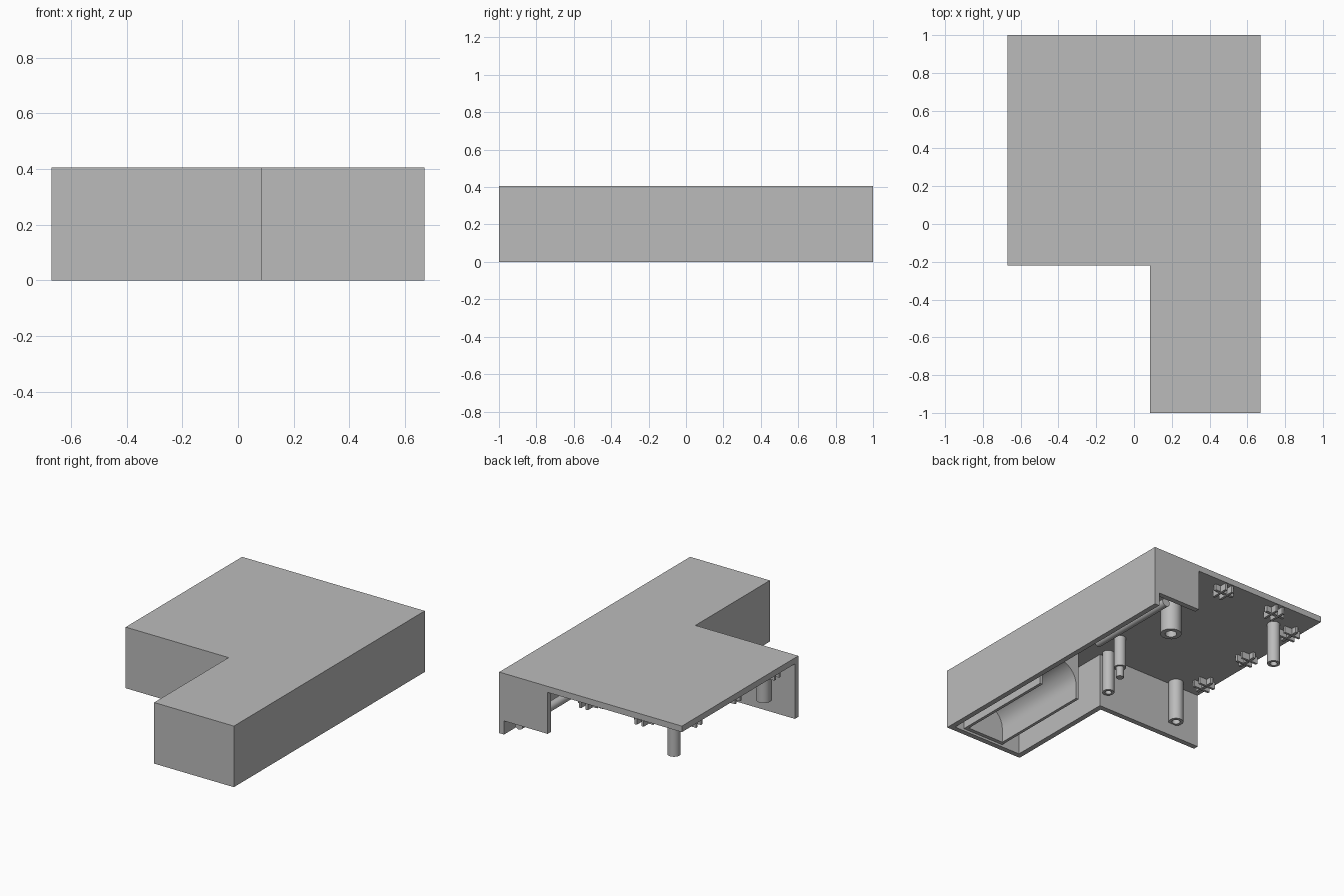
import bpy, bmesh, math
from mathutils import Matrix, Vector

cube = bpy.data.objects.get("Cube")
if cube:
    bpy.data.objects.remove(cube, do_unlink=True)

grey = bpy.data.materials.new("light_grey_plastic")
grey.use_nodes = True
COLOUR = (0.5, 0.5, 0.5, 1)
grey.diffuse_color = COLOUR
grey.node_tree.nodes["Principled BSDF"].inputs["Base Color"].default_value = COLOUR

TOP, UNDER, WALL = 0.405, 0.365, 0.035
XR, XL, XIN, YIN = 0.67, -0.67, 0.085, -0.22


def finish(name, bm, smooth=False):
    bmesh.ops.recalc_face_normals(bm, faces=bm.faces)
    mesh = bpy.data.meshes.new(name)
    bm.to_mesh(mesh)
    bm.free()
    mesh.materials.append(grey)
    obj = bpy.data.objects.new(name, mesh)
    bpy.context.collection.objects.link(obj)
    if smooth:
        bpy.ops.object.select_all(action='DESELECT')
        obj.select_set(True)
        bpy.context.view_layer.objects.active = obj
        bpy.ops.object.shade_smooth_by_angle(angle=math.radians(35))
    return obj


def add_box(bm, lo, hi):
    lo, hi = Vector(lo), Vector(hi)
    matrix = Matrix.Translation((lo + hi) / 2) @ Matrix.Diagonal((*(hi - lo), 1))
    bmesh.ops.create_cube(bm, size=1, matrix=matrix)


def box(name, lo, hi):
    bm = bmesh.new()
    add_box(bm, lo, hi)
    return finish(name, bm)


def prism(name, points, direction):
    bm = bmesh.new()
    face = bm.faces.new([bm.verts.new(p) for p in points])
    grown = bmesh.ops.extrude_face_region(bm, geom=[face], use_keep_orig=True)
    moved = [v for v in grown["geom"] if isinstance(v, bmesh.types.BMVert)]
    bmesh.ops.translate(bm, verts=moved, vec=direction)
    return finish(name, bm, True)


def lathe(name, profile, matrix):
    # turn a (radius, height) profile about its axis
    bm = bmesh.new()
    verts = [bm.verts.new((r, 0, z)) for r, z in profile]
    edges = [bm.edges.new(pair) for pair in zip(verts, verts[1:])]
    bmesh.ops.spin(bm, geom=verts + edges, axis=(0, 0, 1), cent=(0, 0, 0),
                   angle=math.tau, steps=32)
    bmesh.ops.remove_doubles(bm, verts=bm.verts, dist=0.0001)
    bm.transform(matrix)
    return finish(name, bm, True)


# L-shaped top plate
prism("top_plate", [(XL, 1, UNDER), (XR, 1, UNDER), (XR, -1, UNDER), (XIN, -1, UNDER),
                    (XIN, YIN, UNDER), (XL, YIN, UNDER)], (0, 0, TOP - UNDER))

# Skirt walls below the plate
box("right_wall", (XR - WALL, -1, 0), (XR, 1, UNDER))
box("arm_front_wall", (XIN, -1, 0), (XR - WALL, -1 + WALL, UNDER))
box("arm_inner_wall", (XIN, -1 + WALL, 0), (XIN + WALL, YIN + WALL, UNDER))
box("front_wall", (XL, YIN, 0), (XIN, YIN + WALL, UNDER))
box("back_wall", (0.315, 1 - WALL, 0.09), (XR - WALL, 1, UNDER))

# Holder with an arched channel, open below and at its rear end
hx0, hx1, hz, cz = 0.255, 0.565, 0.015, 0.11
cx, radius = (hx0 + hx1) / 2, 0.135
arch = [(cx - radius * math.cos(math.pi * i / 24), -0.94,
         cz + radius * math.sin(math.pi * i / 24)) for i in range(25)]
prism("holder_channel",
      [(hx0, -0.94, UNDER), (hx0, -0.94, hz), (cx - radius, -0.94, hz)] + arch +
      [(cx + radius, -0.94, hz), (hx1, -0.94, hz), (hx1, -0.94, UNDER)], (0, 0.71, 0))
box("holder_end", (hx0, -0.965, hz), (hx1, -0.94, UNDER))

# Hollow screw posts: x, y, radius, lower end
for i, (x, y, r, z) in enumerate([(0.18, 0.57, 0.065, 0.155), (0.09, -0.14, 0.037, 0.085),
                                  (-0.465, -0.15, 0.046, 0.085), (-0.465, 0.79, 0.04, 0.085)]):
    lathe(f"screw_post_{i + 1}",
          [(0, UNDER), (r, UNDER), (r, z), (r * 0.55, z), (r * 0.55, z + 0.1), (0, z + 0.1)],
          Matrix.Translation((x, y, 0)))

# Stepped locating pin
lathe("locating_pin", [(0, UNDER), (0.037, UNDER), (0.037, 0.155), (0.024, 0.155),
                       (0.024, 0.085), (0, 0.085)], Matrix.Translation((0.153, 0.047, 0)))

# Round rod along the right wall
lathe("side_rod", [(0, 0), (0.02, 0), (0.028, 0.01), (0.028, 0.665), (0, 0.665)],
      Matrix.Translation((0.55, 0.3, 0.07)) @ Matrix.Rotation(-math.pi / 2, 4, 'X'))

# Snap clips along the open edges: twin ribs crossed by a short bar
for i, (x, y, turn) in enumerate([(0.06, 0.94, 0), (-0.35, 0.94, 0), (-0.6, 0.79, 1),
                                  (-0.6, 0.38, 1), (-0.6, -0.03, 1)]):
    bm = bmesh.new()
    for side in (-1, 1):
        add_box(bm, (side * 0.025 - 0.008, -0.07, -0.045), (side * 0.025 + 0.008, 0.05, 0))
    add_box(bm, (-0.07, -0.015, -0.04), (0.07, 0.005, 0))
    bm.transform(Matrix.Translation((x, y, UNDER)) @ Matrix.Rotation(turn * math.pi / 2, 4, 'Z'))
    finish(f"snap_clip_{i + 1}", bm)
